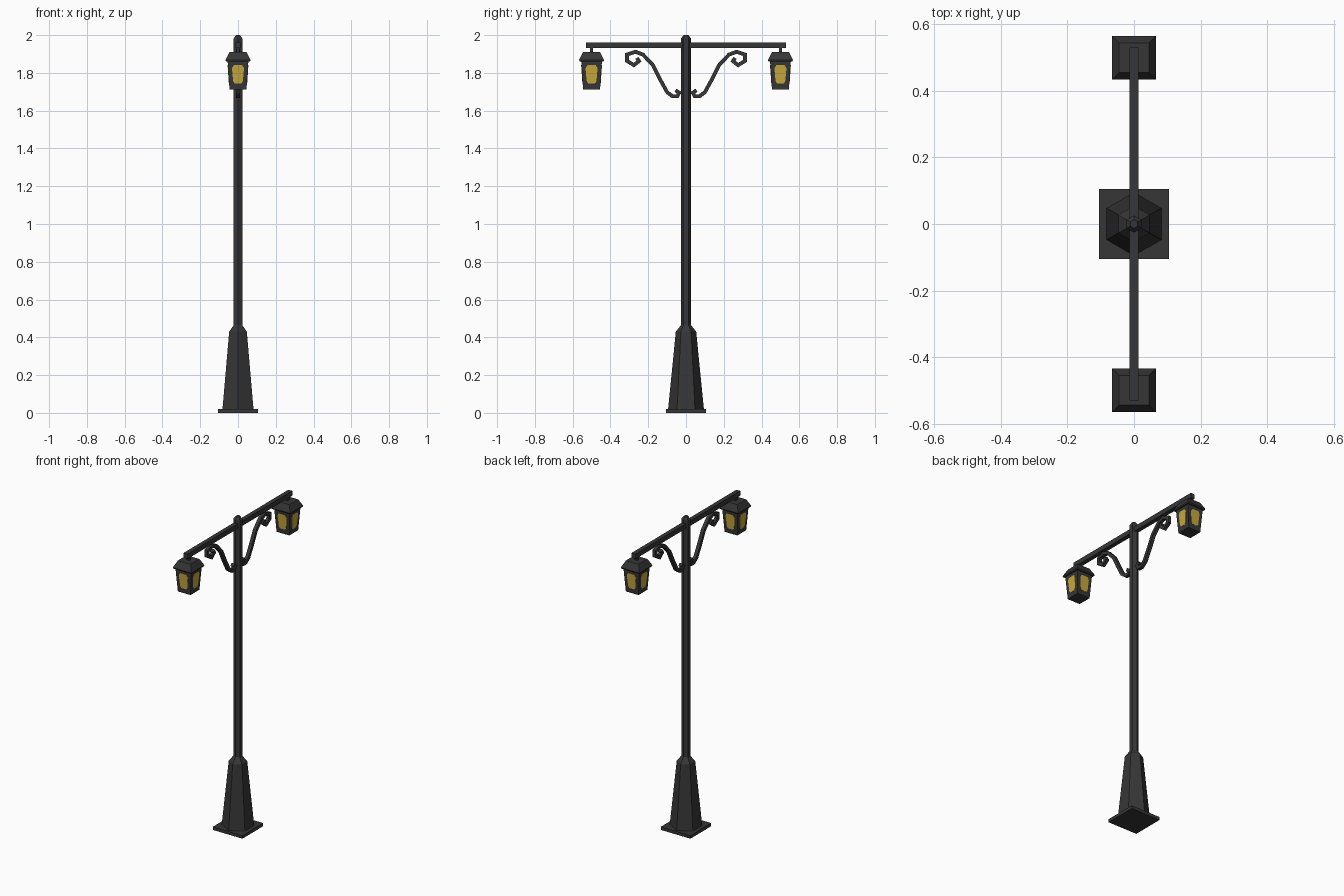
import bpy, bmesh, math
from mathutils import Vector, Matrix

if "Cube" in bpy.data.objects:
    bpy.data.objects.remove(bpy.data.objects["Cube"])


def material(name, rgb):
    m = bpy.data.materials.new(name)
    m.diffuse_color = (*rgb, 1)
    m.use_nodes = True
    m.node_tree.nodes["Principled BSDF"].inputs["Base Color"].default_value = m.diffuse_color
    return m


IRON = material("black iron", (0.037, 0.037, 0.037))
GLASS = material("amber glass", (0.58, 0.39, 0.045))


def skin(name, rings, mat):
    """Closed flat-shaded solid through a list of equal-length point rings."""
    bm = bmesh.new()
    vs = [[bm.verts.new(p) for p in ring] for ring in rings]
    n = len(vs[0])
    for a, b in zip(vs, vs[1:]):
        for i in range(n):
            j = (i + 1) % n
            bm.faces.new((a[i], a[j], b[j], b[i]))
    bm.faces.new(vs[0])
    bm.faces.new(vs[-1])
    bmesh.ops.recalc_face_normals(bm, faces=bm.faces)
    me = bpy.data.meshes.new(name)
    bm.to_mesh(me)
    bm.free()
    me.materials.append(mat)
    ob = bpy.data.objects.new(name, me)
    bpy.context.collection.objects.link(ob)
    return ob


def hexa(name, profile):
    """Hexagonal turned part with corners on the y axis, profile = (radius, z)."""
    return skin(name, [[(r * math.sin(k * math.pi / 3), r * math.cos(k * math.pi / 3), z)
                        for k in range(6)] for r, z in profile], IRON)


def square(name, profile, y=0, mat=IRON):
    """Square tapered part, profile = (half width, z)."""
    return skin(name, [[(-h, y - h, z), (h, y - h, z), (h, y + h, z), (-h, y + h, z)]
                       for h, z in profile], mat)


# Foot, tapered pedestal and pole
square("base_plate", [(0.105, 0), (0.105, 0.02)])
hexa("pedestal", [(0.095, 0.018), (0.054, 0.43), (0.026, 0.465)])
hexa("pole", [(0.026, 0.45), (0.026, 1.983), (0.013, 2.0)])

# Cross bar
skin("cross_bar", [[(-0.014, y, 1.931), (0.014, y, 1.931), (0.014, y, 1.962), (-0.014, y, 1.962)]
                   for y in (-0.53, 0.53)], IRON)

# Scroll bracket centre line (y, z), from upper curl to lower curl
SCROLL = [(.260, 1.879), (.249, 1.862), (.276, 1.841), (.313, 1.864), (.313, 1.897),
          (.268, 1.912), (.228, 1.897), (.175, 1.841), (.138, 1.767), (.100, 1.698),
          (.071, 1.676), (.046, 1.676), (.036, 1.695), (.056, 1.708)]


def scroll(name, side):
    pts = [Vector(p) for p in SCROLL]
    rings = []
    for i, p in enumerate(pts):
        d0 = (p - pts[max(i - 1, 0)]).normalized()
        d1 = (pts[min(i + 1, len(pts) - 1)] - p).normalized()
        d = (d0 + d1).normalized()
        n = Vector((-d.y, d.x)) * 0.010 / max(0.75, d.dot(d1 if d1.length else d0))
        a, b = p + n, p - n
        rings.append([(-0.011, side * a.x, a.y), (0.011, side * a.x, a.y),
                      (0.011, side * b.x, b.y), (-0.011, side * b.x, b.y)])
    skin(name, rings, IRON)


# Lantern pane outline (half across, z), bottom to top
PANE = [(.018, 1.743), (.026, 1.757), (.032, 1.825), (.022, 1.841)]
OUTLINE = PANE + [(-u, z) for u, z in reversed(PANE)]


def body_half(z):
    return 0.045 + (z - 1.713) / 0.149 * 0.010


def lantern(tag, y):
    square("hanger_" + tag, [(0.008, 1.90), (0.008, 1.935)], y)
    square("lantern_roof_" + tag, [(0.064, 1.861), (0.066, 1.868), (0.045, 1.91)], y)
    square("lantern_body_" + tag, [(0.045, 1.713), (0.055, 1.863)], y)
    # Thin panes on all four sloping sides
    for k in range(4):
        turn = Matrix.Rotation(k * math.pi / 2, 4, 'Z')
        skin(f"pane_{tag}_{k}",
             [[turn @ Vector((u, -body_half(z) - off, z)) + Vector((0, y, 0))
               for u, z in OUTLINE] for off in (-0.002, 0.0015)], GLASS)


for tag, side in (("front", -1), ("back", 1)):
    scroll("scroll_bracket_" + tag, side)
    lantern(tag, side * 0.5)
